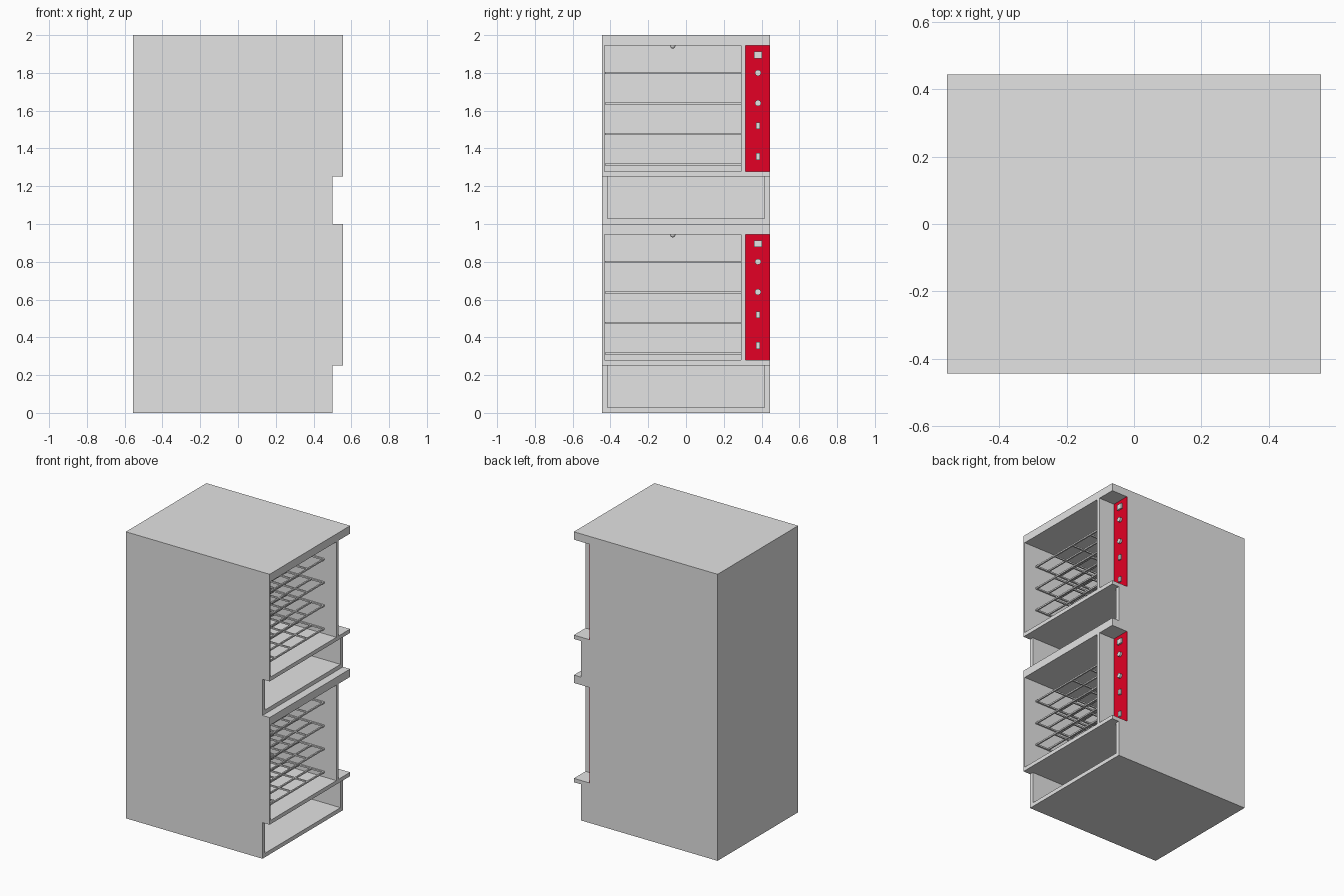
import bpy, bmesh, math
from mathutils import Matrix, Vector

if "Cube" in bpy.data.objects:
    bpy.data.objects.remove(bpy.data.objects["Cube"])


def material(name, rgb):
    m = bpy.data.materials.new(name)
    m.diffuse_color = (*rgb, 1)
    m.use_nodes = True
    m.node_tree.nodes["Principled BSDF"].inputs["Base Color"].default_value = m.diffuse_color
    return m


GREY = material("light grey", (0.77, 0.77, 0.77))
RED = material("red", (0.77, 0.0, 0.018))


def finish(name, bm, mat):
    me = bpy.data.meshes.new(name)
    bm.to_mesh(me)
    bm.free()
    me.materials.append(mat)
    ob = bpy.data.objects.new(name, me)
    bpy.context.collection.objects.link(ob)
    return ob


def add_box(bm, lo, hi):
    lo, hi = Vector(lo), Vector(hi)
    size = hi - lo
    bmesh.ops.create_cube(bm, size=1, matrix=Matrix.Translation((lo + hi) / 2)
                          @ Matrix.Diagonal((*size, 1)))


def box(name, lo, hi, mat):
    bm = bmesh.new()
    add_box(bm, lo, hi)
    return finish(name, bm, mat)


def cut(target, lo, hi):
    cutter = box("cutter", lo, hi, GREY)
    cutter.hide_render = True
    mod = target.modifiers.new("cut", 'BOOLEAN')
    mod.operation, mod.solver, mod.object = 'DIFFERENCE', 'EXACT', cutter
    bpy.context.view_layer.objects.active = target
    bpy.ops.object.modifier_apply(modifier=mod.name)
    bpy.data.objects.remove(cutter)


X, Y = 0.555, 0.444      # half width and half depth
PANEL_X = 0.429          # recessed control panel
cabinet = box("cabinet", (-X, -Y, 0), (X, Y, 2), GREY)

for level, z in (("lower", 0), ("upper", 1)):
    # drawer opening, set-back drawer front, oven chamber, control recess
    cut(cabinet, (-0.52, -0.416, z + 0.028), (0.7, 0.416, z + 0.252))
    cut(cabinet, (0.5, -0.7, z - (0.1 if z == 0 else 0)), (0.7, 0.7, z + 0.252))
    cut(cabinet, (-0.52, -0.432, z + 0.279), (0.7, 0.292, z + 0.945))
    cut(cabinet, (PANEL_X, 0.316, z + 0.279), (0.7, 0.7, z + 0.945))

    # red control panel
    px = PANEL_X + 0.004
    box(level + "_control_panel", (PANEL_X, 0.316, z + 0.279), (px, Y, z + 0.945), RED)

    # display and switches
    for part, h, w, t in (("display", 0.895, 0.042, 0.036),
                          ("upper_switch", 0.52, 0.02, 0.036),
                          ("lower_switch", 0.357, 0.02, 0.036)):
        box(f"{level}_{part}", (px, 0.381 - w / 2, z + h - t / 2),
            (px + 0.012, 0.381 + w / 2, z + h + t / 2), GREY)

    # round dials
    for i, h in enumerate((0.8, 0.64)):
        bm = bmesh.new()
        bmesh.ops.create_cone(bm, cap_ends=True, segments=16, radius1=0.016,
                              radius2=0.016, depth=0.015,
                              matrix=Matrix.Translation((px + 0.0075, 0.381, z + h))
                              @ Matrix.Rotation(math.pi / 2, 4, 'Y'))
        finish(f"{level}_dial_{i + 1}", bm, GREY)

    # wire racks of square rods
    for i, h in enumerate((0.315, 0.477, 0.638, 0.8)):
        bm = bmesh.new()
        x0, x1, y0, y1, r = -0.5, 0.46, -0.425, 0.287, 0.005
        for k in range(5):
            y = y0 + (y1 - y0) * k / 4
            add_box(bm, (x0 - r, y - r, z + h - r), (x1 + r, y + r, z + h + r))
        for k in range(11):
            x = x0 + (x1 - x0) * k / 10
            add_box(bm, (x - r, y0, z + h - r), (x + r, y1, z + h + r))
        finish(f"{level}_rack_{i + 1}", bm, GREY)

    # ceiling lamp
    bm = bmesh.new()
    bmesh.ops.create_uvsphere(bm, u_segments=16, v_segments=8, radius=0.014,
                              matrix=Matrix.Translation((0, -0.07, z + 0.943)))
    lamp = finish(level + "_lamp", bm, GREY)
    lamp.data.shade_smooth()
